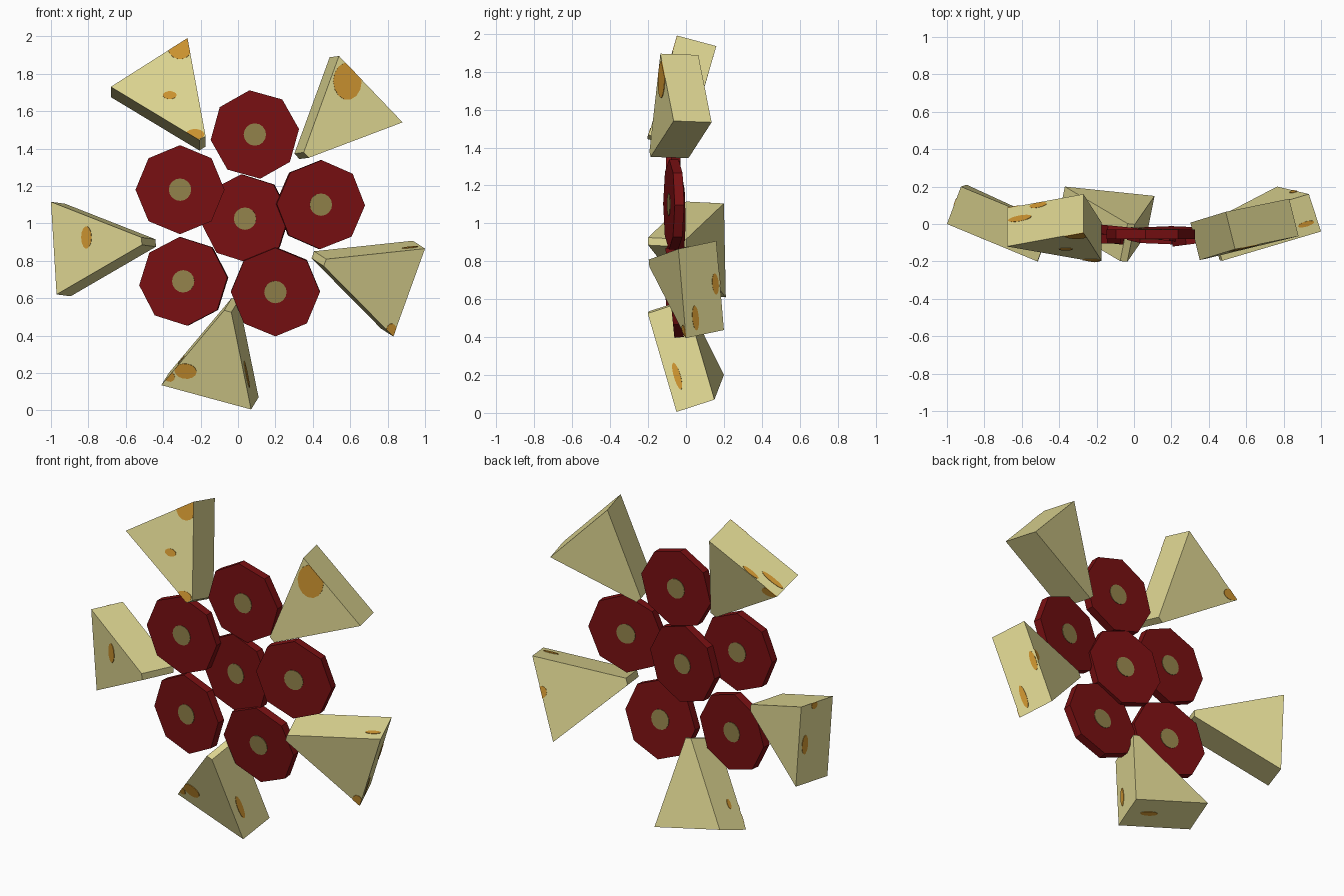
import bpy, bmesh, math
from mathutils import Vector as V, Matrix

if "Cube" in bpy.data.objects:
    bpy.data.objects.remove(bpy.data.objects["Cube"])


def material(name, rgb):
    m = bpy.data.materials.new(name)
    m.diffuse_color = (*rgb, 1)
    m.use_nodes = True
    m.node_tree.nodes["Principled BSDF"].inputs["Base Color"].default_value = m.diffuse_color
    return m


CHEESE = material("pale_yellow", (0.74, 0.68, 0.29))
ORANGE = material("orange_spot", (0.62, 0.30, 0.03))
RED = material("dark_red", (0.19, 0.005, 0.006))
OLIVE = material("olive", (0.29, 0.225, 0.07))


def finish(bm, name, mat):
    bmesh.ops.recalc_face_normals(bm, faces=bm.faces)
    me = bpy.data.meshes.new(name)
    bm.to_mesh(me)
    bm.free()
    me.materials.append(mat)
    ob = bpy.data.objects.new(name, me)
    bpy.context.collection.objects.link(ob)
    return ob


def prism(name, base, shift, mat):
    """Solid between a polygon and its shifted copy."""
    bm = bmesh.new()
    lo = [bm.verts.new(p) for p in base]
    hi = [bm.verts.new(p + shift) for p in base]
    bm.faces.new(lo)
    bm.faces.new(hi)
    n = len(base)
    for i in range(n):
        bm.faces.new((lo[i], lo[(i + 1) % n], hi[(i + 1) % n], hi[i]))
    return finish(bm, name, mat)


def clip(poly, edge_pts, normal):
    """Clip a polygon to a convex flat face."""
    mid = sum(edge_pts, V()) / len(edge_pts)
    for i, p in enumerate(edge_pts):
        inward = normal.cross(edge_pts[(i + 1) % len(edge_pts)] - p)
        if inward.dot(mid - p) < 0:
            inward = -inward
        out = []
        for j, q in enumerate(poly):
            r = poly[(j + 1) % len(poly)]
            dq, dr = inward.dot(q - p), inward.dot(r - p)
            if dq >= 0:
                out.append(q)
            if dq * dr < 0:
                out.append(q.lerp(r, dq / (dq - dr)))
        poly = out
    return poly


def spot(name, face, centre, axis, r1, r2, outward):
    """Thin oval plate on a wedge face, trimmed at the face edges."""
    n = (face[1] - face[0]).cross(face[-1] - face[0]).normalized()
    if n.dot(outward) < 0:
        n = -n
    e1 = (axis - n * axis.dot(n)).normalized()
    e2 = n.cross(e1)
    ring = [centre + e1 * r1 * math.cos(k * math.pi / 7) + e2 * r2 * math.sin(k * math.pi / 7)
            for k in range(14)]
    ring = clip(ring, face, n)
    if len(ring) > 2:
        prism(name, [p - n * 0.001 for p in ring], n * 0.004, ORANGE)


def wedge(name, a, b, tip, t, spots):
    """Cheese wedge: two wide corners, blunt tip, thickness vector, spots."""
    a, b, tip, t = V(a), V(b), V(tip), V(t)
    blunt = (a - b).normalized() * 0.02
    ta, tb = tip + blunt, tip - blunt
    front = [a, b, tb, ta]
    prism(name, front, t, CHEESE)
    mid = sum(front, V()) / 4 + t / 2
    sides = {"rind": (a, b), "side_a": (a, ta), "side_b": (b, tb)}
    for i, (where, p, q, r1, r2) in enumerate(spots):
        if where in sides:
            s, e = sides[where]
            face = [s, e, e + t, s + t]
            c, axis = s + (e - s) * p + t * q, e - s
        else:
            face = front if where == "front" else [v + t for v in front]
            n = (face[1] - face[0]).cross(face[2] - face[0])
            y = face[0].y - (n.x * (p - face[0].x) + n.z * (q - face[0].z)) / n.y
            c, axis = V((p, y, q)), V((1, 0, 0))
        spot(f"{name}_spot_{i + 1}", face, c, axis, r1, r2, sum(face, V()) / 4 - mid)


# Five wedges around the outside
wedge("left_wedge", (-1, 0, 1.115), (-.97, .01, .62), (-.515, -.2, .905), (.075, .2, -.01),
      [("front", -.81, .925, .03, .06), ("rind", .5, .8, .06, .02), ("rind", .03, .58, .025, .02)])
wedge("upper_left_wedge", (-.68, -.12, 1.73), (-.27, -.045, 1.99), (-.19, -.2, 1.455),
      (0, .205, -.055),
      [("front", -.31, 1.94, .065, .065), ("front", -.365, 1.685, .037, .022),
       ("front", -.23, 1.475, .05, .03), ("rind", .17, .67, .075, .016),
       ("rind", .41, .93, .055, .014), ("back", -.63, 1.69, .05, .03)])
wedge("upper_right_wedge", (.54, -.135, 1.895), (.88, -.065, 1.54), (.365, -.19, 1.365),
      (-.05, .2, -.007), [("front", .585, 1.76, .078, .1)])
wedge("lower_right_wedge", (1, -.04, .865), (.83, 0, .395), (.465, -.195, .79),
      (-.065, .2, .042),
      [("front", .82, .43, .028, .035), ("rind", .8, .29, .07, .018), ("rind", .47, .88, .06, .018),
       ("side_a", .115, .29, .045, .014), ("back", .86, .71, .03, .035)])
wedge("bottom_wedge", (-.41, 0, .135), (.07, -.05, .005), (-.055, -.2, .53), (.04, .2, .065),
      [("front", -.28, .21, .06, .043), ("front", -.365, .18, .028, .028),
       ("side_b", .33, .27, .075, .018), ("side_a", .28, .35, .03, .014),
       ("rind", .7, .5, .06, .016)])


def cylinder(name, centre, normal, start, sides, radius, depth, mat):
    n = V(normal).normalized()
    up = V((0, 0, 1))
    ez = (up - n * up.dot(n)).normalized()
    ex = ez.cross(n) * -1
    ring = []
    for k in range(sides):
        w = math.radians(start) + k * 2 * math.pi / sides
        ring.append(V(centre) + (ex * math.cos(w) + ez * math.sin(w)) * radius - n * depth / 2)
    prism(name, ring, n * depth, mat)


# Six eight-sided discs with an olive dot on both faces
DISCS = [
    ("top_disc", (.09, -.055, 1.475), (0, -1, 0), 83),
    ("left_disc", (-.31, -.08, 1.18), (0, -1, 0), 90),
    ("centre_disc", (.04, -.05, 1.025), (-.1, -1, 0), 85),
    ("right_disc", (.44, -.065, 1.1), (.13, -1, 0), 91),
    ("lower_left_disc", (-.29, -.06, .69), (-.11, -1, 0), 85),
    ("lower_right_disc", (.2, -.06, .635), (0, -1, -.1), 90),
]
for name, c, n, start in DISCS:
    # mirrored ring direction keeps the start angle as seen from the front
    cylinder(name, c, n, start, 8, .238, .05, RED)
    cylinder(name + "_dot", c, n, 0, 16, .06, .056, OLIVE)
